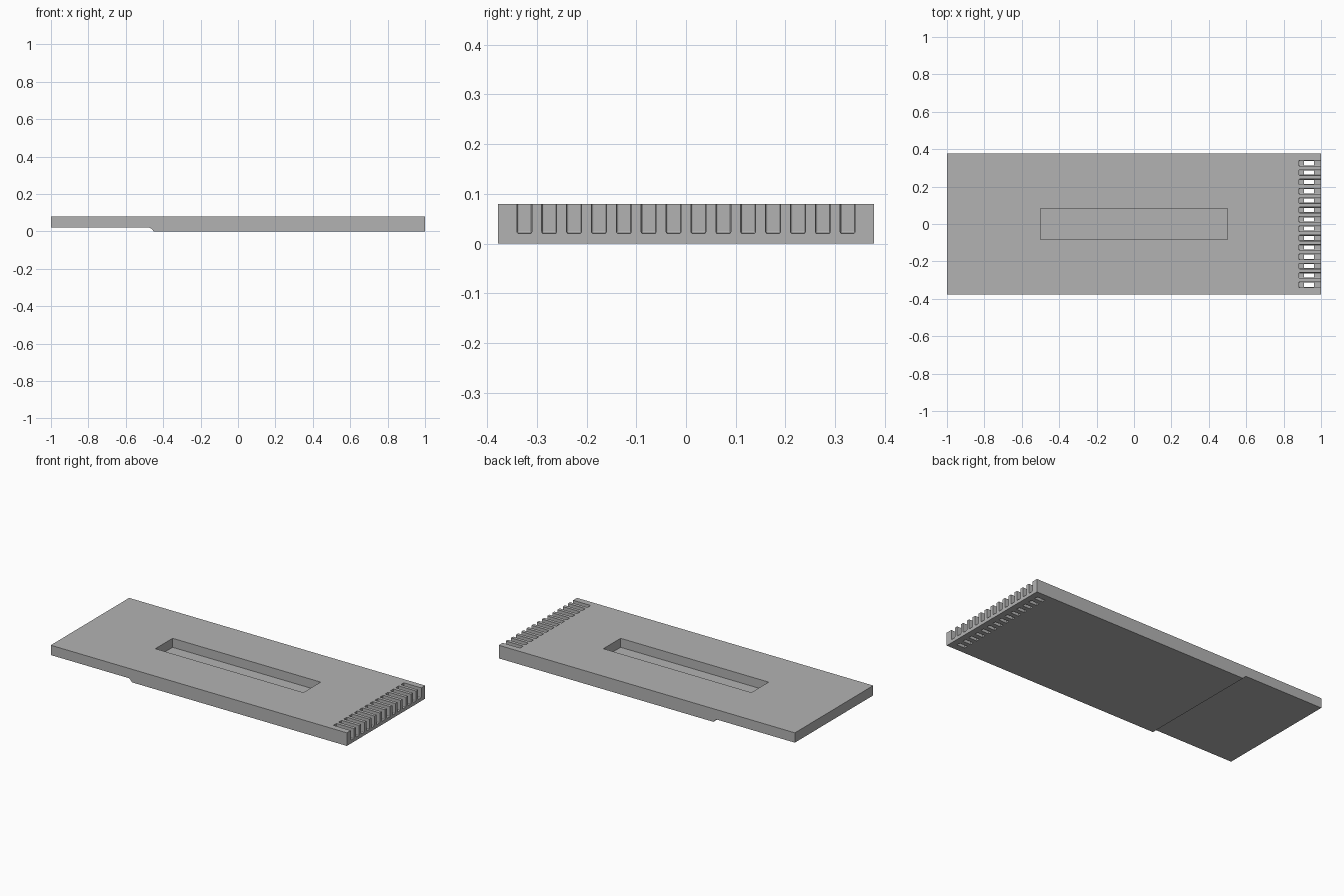
import bpy, bmesh
from mathutils import Matrix, Vector

if "Cube" in bpy.data.objects:
    bpy.data.objects.remove(bpy.data.objects["Cube"], do_unlink=True)

grey = bpy.data.materials.new("plain grey")
grey.use_nodes = True
grey.diffuse_color = (0.45, 0.45, 0.45, 1)
grey.node_tree.nodes["Principled BSDF"].inputs["Base Color"].default_value = grey.diffuse_color


def add_object(name, bm):
    bmesh.ops.recalc_face_normals(bm, faces=bm.faces)
    mesh = bpy.data.meshes.new(name)
    bm.to_mesh(mesh)
    bm.free()
    mesh.materials.append(grey)
    obj = bpy.data.objects.new(name, mesh)
    bpy.context.collection.objects.link(obj)
    return obj


def add_box(bm, low, high, radius=0):
    low, high = Vector(low), Vector(high)
    place = Matrix.Translation((low + high) / 2) @ Matrix.Diagonal((*(high - low), 1))
    verts = bmesh.ops.create_cube(bm, size=1, matrix=place)["verts"]
    if radius:
        edges = list({e for v in verts for e in v.link_edges})
        bmesh.ops.bevel(bm, geom=edges, offset=radius, segments=2,
                        profile=0.5, affect='EDGES')


def cut(body, name, bm):
    cutter = add_object(name, bm)
    cutter.hide_render = True
    cutter.hide_viewport = True
    mod = body.modifiers.new(name, 'BOOLEAN')
    mod.operation = 'DIFFERENCE'
    mod.solver = 'EXACT'
    mod.object = cutter


# Slab with a raised underside at the thin end
half_width, top, floor = 0.378, 0.08, 0.02
profile = [(-1, floor), (-0.475, floor), (-0.465, 0.016), (-0.45, 0),
           (1, 0), (1, top), (-1, top)]
bm = bmesh.new()
face = bm.faces.new([bm.verts.new((x, -half_width, z)) for x, z in profile])
side = bmesh.ops.extrude_face_region(bm, geom=[face])["geom"]
bmesh.ops.translate(bm, vec=(0, 2 * half_width, 0),
                    verts=[v for v in side if isinstance(v, bmesh.types.BMVert)])
slab = add_object("slab", bm)

# Long central pocket
bm = bmesh.new()
add_box(bm, (-0.5, -0.083, 0.025), (0.5, 0.083, 0.2))
cut(slab, "pocket_cutter", bm)

# Row of open slots at the right end, each with a through hole
slots, holes = bmesh.new(), bmesh.new()
for i in range(14):
    y = (i - 6.5) * 0.05
    add_box(slots, (0.882, y - 0.015, floor), (1.1, y + 0.015, 0.2), 0.004)
    add_box(holes, (0.909, y - 0.011, -0.1), (0.963, y + 0.011, 0.05))
cut(slab, "slot_cutter", slots)
cut(slab, "hole_cutter", holes)
